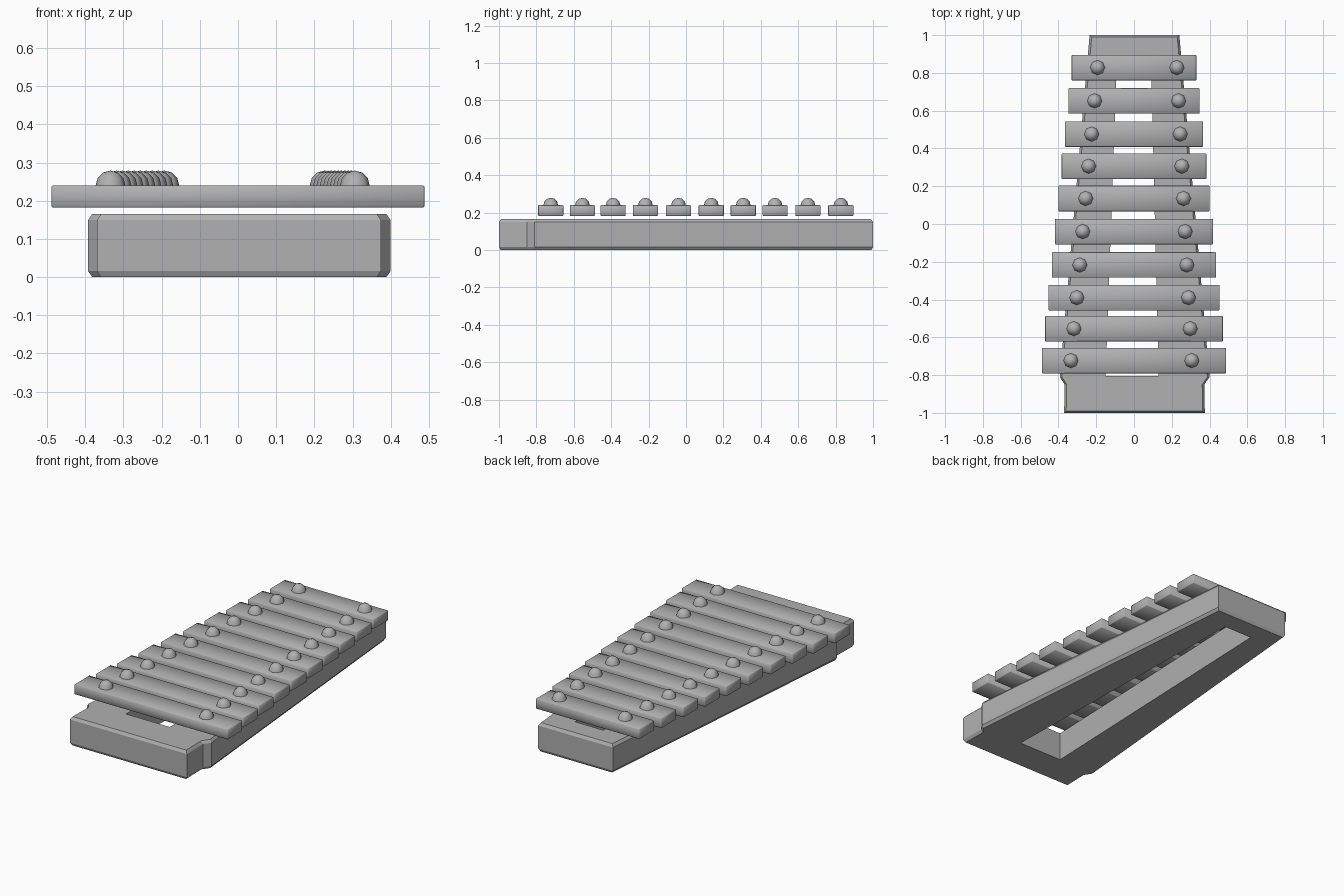
import bpy, bmesh

if "Cube" in bpy.data.objects:
    bpy.data.objects.remove(bpy.data.objects["Cube"])

# Dark grey finish shared by every part
grey = bpy.data.materials.new("dark_grey")
grey.diffuse_color = (.44, .44, .44, 1)
grey.use_nodes = True
grey.node_tree.nodes["Principled BSDF"].inputs["Base Color"].default_value = grey.diffuse_color


def finish(name, bm, smooth=None):
    bmesh.ops.recalc_face_normals(bm, faces=bm.faces)
    me = bpy.data.meshes.new(name)
    bm.to_mesh(me)
    bm.free()
    me.materials.append(grey)
    ob = bpy.data.objects.new(name, me)
    bpy.context.collection.objects.link(ob)
    if smooth:
        bpy.ops.object.select_all(action='DESELECT')
        ob.select_set(True)
        bpy.context.view_layer.objects.active = ob
        bpy.ops.object.shade_smooth_by_angle(angle=smooth)
    return ob


# Tapered resonator frame: outer outline and matching points around the opening
outer = [(.375, -1), (.372, -.85), (.40, -.81), (.24, 1),
         (-.235, 1), (-.393, -.81), (-.367, -.85), (-.37, -1)]
hole = [(.13, -.805), (.1296, -.78), (.1291, -.76), (.09, .88),
        (-.09, .88), (-.1485, -.76), (-.1493, -.78), (-.15, -.805)]


def inset(dx, dy):
    def sign(v):
        return 1 if v > 0 else -1
    return [(x - dx * sign(x), y - dy * sign(y) if abs(y) == 1 else y) for x, y in outer]


bm = bmesh.new()
layers = [(hole, 0), (inset(.011, .008), 0), (outer, .016),
          (outer, .149), (inset(.011, .01), .165), (hole, .165)]
rings = [[bm.verts.new((x, y, z)) for x, y in pts] for pts, z in layers]
for i, a in enumerate(rings):
    b = rings[(i + 1) % len(rings)]
    for j in range(8):
        k = (j + 1) % 8
        bm.faces.new((a[j], a[k], b[k], b[j]))
finish("frame", bm)

# Ten tone bars growing towards the front, each with two domed pins
bar_y = [.828, .652, .476, .306, .135, -.04, -.217, -.39, -.554, -.723]
for i, y in enumerate(bar_y):
    t = i / (len(bar_y) - 1)
    half = .33 + .158 * t

    bm = bmesh.new()
    bmesh.ops.create_cube(bm, size=1)
    for v in bm.verts:
        v.co = (v.co.x * 2 * half, y + v.co.y * .135, .211 + v.co.z * .058)
    bmesh.ops.bevel(bm, geom=bm.edges[:], offset=.003, segments=1, affect='EDGES')
    finish(f"tone_bar_{i + 1}", bm, .9)

    for side, x in (("left", -.193 - .141 * t), ("right", .227 + .079 * t)):
        bm = bmesh.new()
        bmesh.ops.create_uvsphere(bm, u_segments=8, v_segments=6, radius=.039)
        bmesh.ops.delete(bm, geom=[v for v in bm.verts if v.co.z < -.001], context='VERTS')
        for v in bm.verts:
            v.co.x += x
            v.co.y += y
            v.co.z += .24
        finish(f"pin_{side}_{i + 1}", bm, .9)
